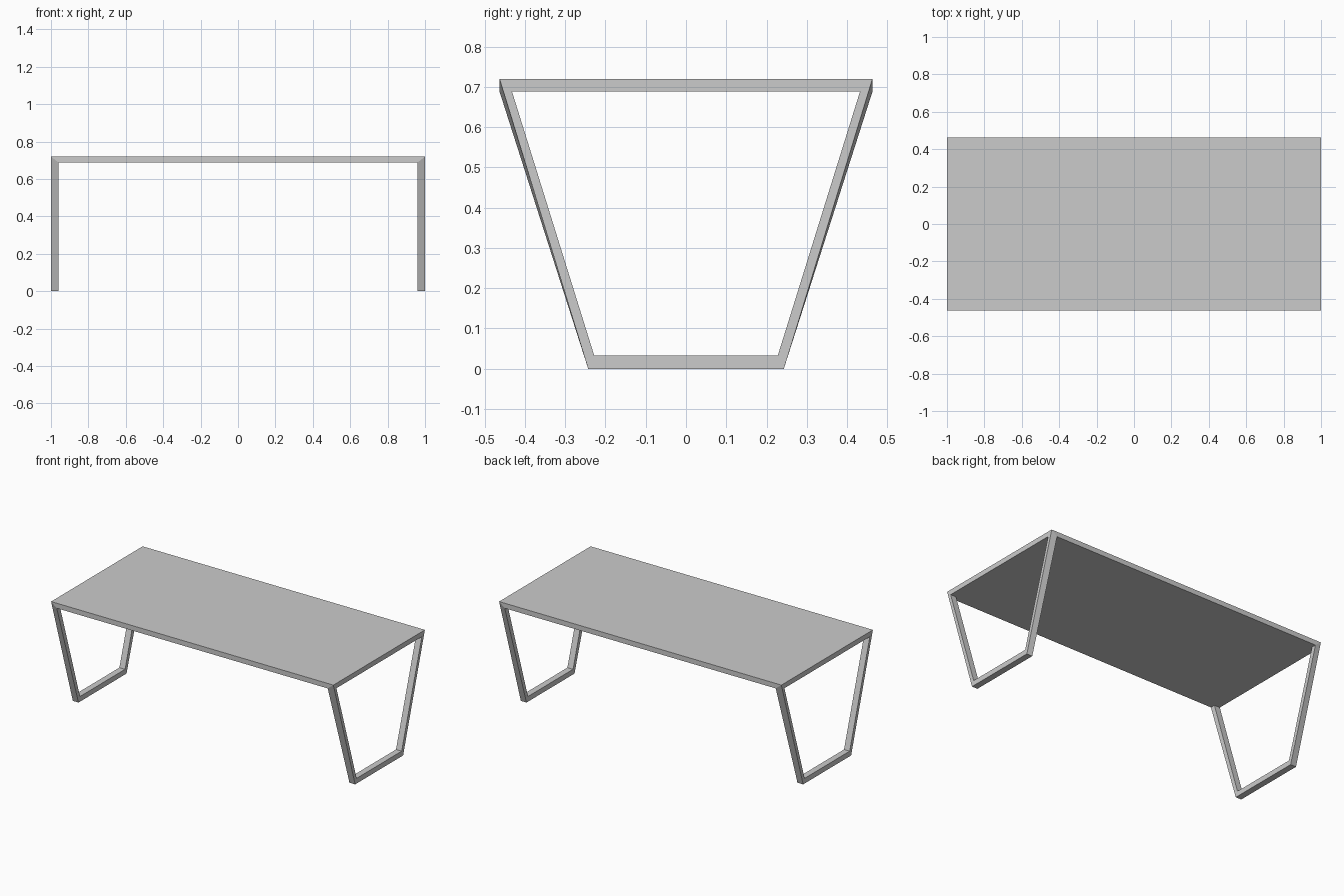
import bpy

if "Cube" in bpy.data.objects:
    bpy.data.objects.remove(bpy.data.objects["Cube"])

TOP, UNDER = 0.72, 0.688      # tabletop faces
HALF_X, LEG_X = 1.0, 0.96     # outer and inner planes of the leg frames
HALF_Y = 0.463


def make_object(name, verts, faces):
    mesh = bpy.data.meshes.new(name)
    mesh.from_pydata(verts, [], faces)
    mesh.update()
    obj = bpy.data.objects.new(name, mesh)
    bpy.context.collection.objects.link(obj)
    return obj


def oriented(faces, flip):
    return [tuple(reversed(f)) for f in faces] if flip else faces


# Tabletop: slab with mitred ends that meet the leg frames
profile = [(-HALF_X, TOP), (-LEG_X, UNDER), (LEG_X, UNDER), (HALF_X, TOP)]
verts = [(x, y, z) for y in (-HALF_Y, HALF_Y) for x, z in profile]
faces = [(0, 1, 2, 3), (7, 6, 5, 4)]
faces += [(i, i + 4, (i + 1) % 4 + 4, (i + 1) % 4) for i in range(4)]
make_object("tabletop", verts, faces)

# Leg frames: trapezoid loops, mitred into the slab along the top
hole = [(-0.432, UNDER), (-0.228, 0.033), (0.228, 0.033), (0.432, UNDER)]


def outline(z):
    return [(-HALF_Y, z), (-0.243, 0), (0.243, 0), (HALF_Y, z)]


for side, name in ((1, "right_leg_frame"), (-1, "left_leg_frame")):
    # 0-3 outer rim, 4-7 outer hole, 8-11 inner rim, 12-15 inner hole
    verts = []
    for x, z in ((HALF_X, TOP), (LEG_X, UNDER)):
        verts += [(side * x, y, h) for y, h in outline(z) + hole]
    faces = [(3, 0, 4, 7), (0, 3, 11, 15, 12, 8)]   # top rail face, mitre
    for i in range(3):
        j = i + 1
        faces += [(i, j, j + 4, i + 4),              # outward face
                  (i + 8, i + 12, j + 12, j + 8),    # inward face
                  (i, i + 8, j + 8, j)]              # rim
    for i in range(4):
        j = (i + 1) % 4
        faces.append((i + 4, j + 4, j + 12, i + 12))  # hole walls
    make_object(name, verts, oriented(faces, side < 0))
